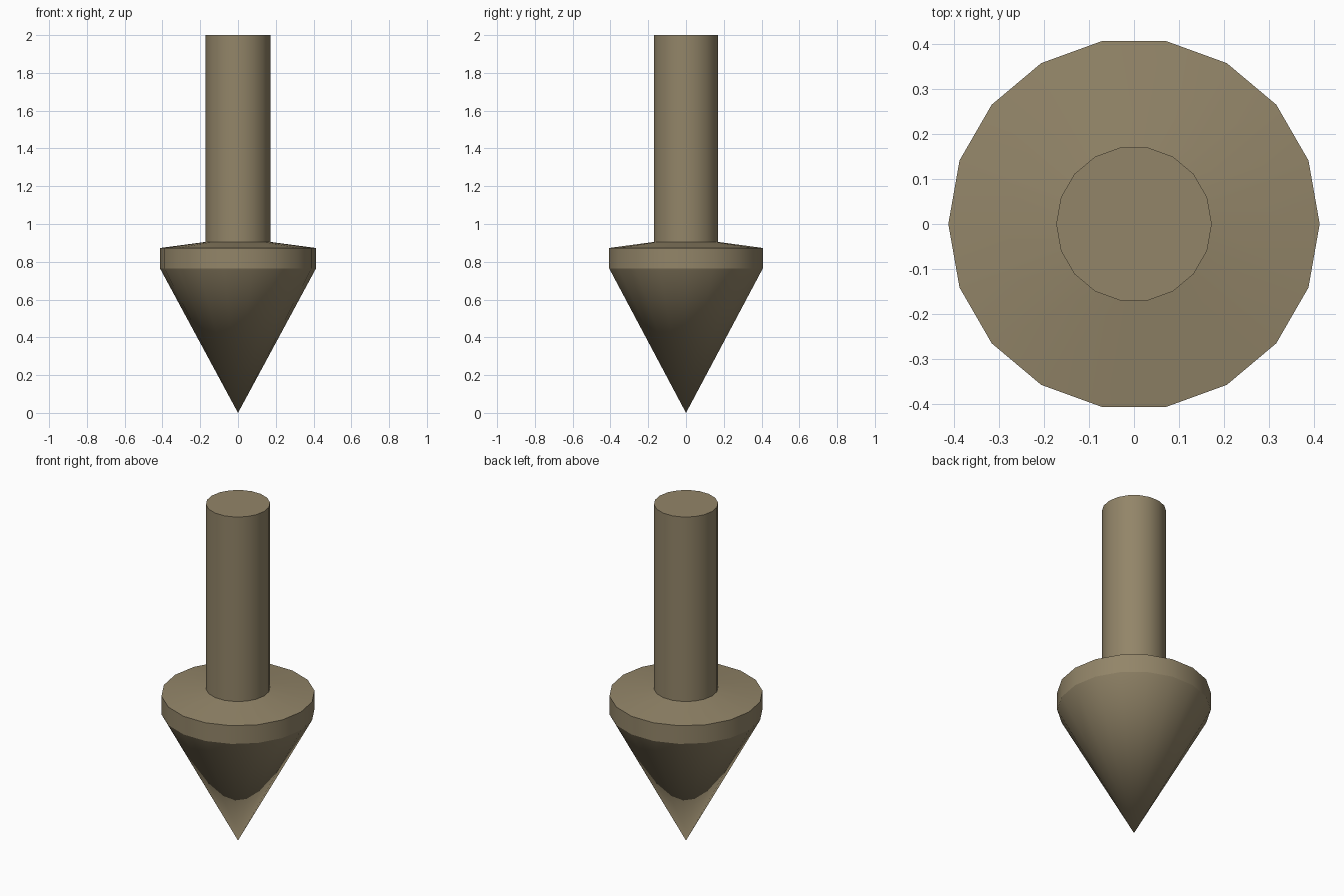
import bpy, bmesh
from math import cos, sin, tau, radians

if "Cube" in bpy.data.objects:
    bpy.data.objects.remove(bpy.data.objects["Cube"])

SIDES = 18

brown = bpy.data.materials.new("brown")
brown.diffuse_color = (0.29, 0.235, 0.14, 1)
brown.use_nodes = True
brown.node_tree.nodes["Principled BSDF"].inputs["Base Color"].default_value = brown.diffuse_color


def lathe(name, profile):
    """Revolve (radius, z) points, bottom to top; radius 0 makes a point."""
    bm = bmesh.new()
    rings = []
    for r, z in profile:
        n = SIDES if r else 1
        rings.append([bm.verts.new((r * cos(tau * i / SIDES), r * sin(tau * i / SIDES), z))
                      for i in range(n)])
    for low, high in zip(rings, rings[1:]):
        for i in range(SIDES):
            j = (i + 1) % SIDES
            if len(low) == 1:
                bm.faces.new((low[0], high[j], high[i]))
            else:
                bm.faces.new((low[i], low[j], high[j], high[i]))
    return name, bm, rings


def finish(name, bm):
    mesh = bpy.data.meshes.new(name)
    bm.to_mesh(mesh)
    bm.free()
    mesh.materials.append(brown)
    obj = bpy.data.objects.new(name, mesh)
    bpy.context.collection.objects.link(obj)
    bpy.ops.object.select_all(action='DESELECT')
    obj.select_set(True)
    bpy.context.view_layer.objects.active = obj
    bpy.ops.object.shade_smooth_by_angle(angle=radians(25))
    return obj


# Pointed head: cone, short rim band, gently sloped shoulder up to the shaft
name, bm, rings = lathe("arrow_head", [(0, 0), (0.413, 0.765), (0.413, 0.873), (0.173, 0.905)])
finish(name, bm)

# Straight shaft with a flat top cap
name, bm, rings = lathe("shaft", [(0.173, 0.905), (0.173, 2.0)])
bm.faces.new(rings[-1])
finish(name, bm)
